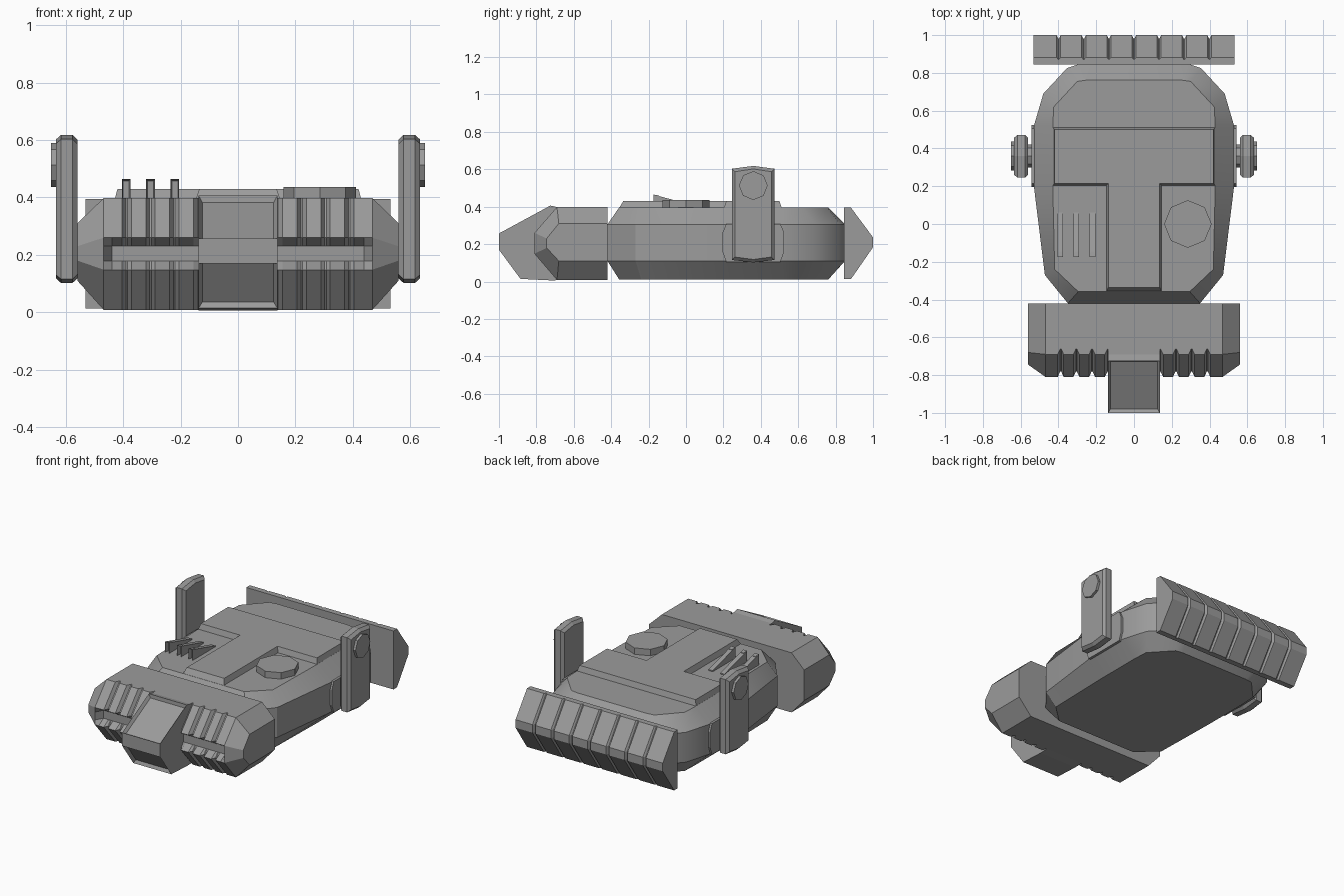
import bpy, bmesh, math
from mathutils import Vector, Matrix

if "Cube" in bpy.data.objects:
    bpy.data.objects.remove(bpy.data.objects["Cube"])

grey = bpy.data.materials.new("hull grey")
grey.diffuse_color = (0.33, 0.33, 0.33, 1)
grey.use_nodes = True
grey.node_tree.nodes["Principled BSDF"].inputs["Base Color"].default_value = grey.diffuse_color


def finish(name, bm):
    bmesh.ops.recalc_face_normals(bm, faces=bm.faces[:])
    me = bpy.data.meshes.new(name)
    bm.to_mesh(me)
    bm.free()
    me.materials.append(grey)
    ob = bpy.data.objects.new(name, me)
    bpy.context.collection.objects.link(ob)
    return ob


def loft(name, rings, inset=None):
    """Skin equal-length rings of 3D points and cap both ends.
    inset = (rule on face, thickness, depth)."""
    bm = bmesh.new()
    vs = [[bm.verts.new(p) for p in r] for r in rings]
    n = len(rings[0])
    for a, b in zip(vs, vs[1:]):
        for i in range(n):
            j = (i + 1) % n
            bm.faces.new((a[i], a[j], b[j], b[i]))
    bm.faces.new(vs[0][::-1])
    bm.faces.new(vs[-1])
    bmesh.ops.recalc_face_normals(bm, faces=bm.faces[:])
    if inset:
        rule, thick, depth = inset
        bm.normal_update()
        bmesh.ops.inset_individual(bm, faces=[f for f in bm.faces if rule(f)],
                                   thickness=thick, depth=depth)
    return finish(name, bm)


def mirrored(half, z):
    """Closed outline at height z from the points of its right half."""
    return [(x, y, z) for x, y in half] + [(-x, y, z) for x, y in reversed(half)]


def at_x(x, prof):
    return [(x, y, z) for y, z in prof]


def disc(name, r, depth, centre, axis='Z'):
    bm = bmesh.new()
    rot = Matrix.Rotation(math.pi / 2, 4, 'Y') if axis == 'X' else Matrix()
    bmesh.ops.create_cone(bm, cap_ends=True, segments=8, radius1=r, radius2=r,
                          depth=depth, matrix=Matrix.Translation(centre) @ rot)
    return finish(name, bm)


# Main hull: chamfered plan outline, smooth round the rear
outer = [(.35, -.42), (.472, -.27), (.53, .2), (.53, .52), (.48, .69), (.355, .825), (.28, .85)]
inner = [(.295, -.358), (.42, -.24), (.43, .2), (.43, .52), (.425, .62), (.30, .755), (.25, .762)]
hull = loft("hull", [mirrored(inner, .012), mirrored(outer, .11),
                     mirrored(outer, .305), mirrored(inner, .395)])
bpy.ops.object.select_all(action='DESELECT')
hull.select_set(True)
bpy.context.view_layer.objects.active = hull
bpy.ops.object.shade_smooth_by_angle(angle=math.radians(30))

# Raised T-shaped deck, leaving two front recesses
deck_low = [(.15, -.362), (.15, .2), (.432, .2), (.432, .515)]
deck_top = [(.135, -.335), (.135, .215), (.42, .215), (.42, .5)]
loft("deck", [mirrored(deck_low, .385), mirrored(deck_top, .43)])

# Hatch in the right recess, three vent fins in the left one
disc("hatch", .126, .06, (.285, 0, .407))
fin = [(-.175, .39), (-.175, .465), (.06, .402), (.06, .39)]
for i, x in enumerate((-.39, -.305, -.22)):
    loft("vent_fin_%d" % (i + 1), [at_x(x - .015, fin), at_x(x + .015, fin)],
         (lambda f: f.normal.y < -.9, .007, -.03))


# Front bumper: lofted along x with ribs and a middle channel
def bumper_profile(groove=0, channel=True):
    d = -.76 if channel else -.81
    g = groove
    return [(-.42, .008), (-.69 + g, .008), (-.81 + g, .148), (d, .178),
            (d, .23), (-.81 + g, .26), (-.69 + g, .398), (-.42, .398)]


end = [(-.42, .11), (-.68, .11), (-.745, .18), (-.745, .19),
       (-.745, .22), (-.745, .23), (-.68, .31), (-.42, .31)]
half = [(.14, bumper_profile(.028)), (.155, bumper_profile())]
for x in (.222, .305, .388):
    half += [(x - .016, bumper_profile()), (x - .003, bumper_profile(.028)),
             (x + .003, bumper_profile(.028)), (x + .016, bumper_profile())]
half += [(.44, bumper_profile()), (.468, bumper_profile(0, False)), (.56, end)]
loft("front_bumper", [at_x(-x, p) for x, p in reversed(half)] + [at_x(x, p) for x, p in half])

# Nose block with sunken upper and lower panels
nose = [(-.6, .01), (-.72, .006), (-.885, .014), (-1, .17), (-1, .257),
        (-.725, .406), (-.69, .398), (-.6, .398)]


def nose_panel(f):
    c = f.calc_center_median()
    return abs(f.normal.x) < .1 and abs(f.normal.z) > .3 and f.normal.y < -.3 and c.y < -.8


loft("nose", [at_x(-.137, nose), at_x(.137, nose)], (nose_panel, .018, -.02))


# Rear bar: wedge profile with narrow V grooves
def bar_profile(g=0):
    return [(.845, .013), (.882 - g * .6, .013), (1 - g, .183), (1 - g, .236),
            (.882 - g * .6, .395), (.845, .395)]


stations = [(-.532, 0)]
for i in range(-3, 4):
    x = i * .133
    stations += [(x - .011, 0), (x - .002, .018), (x + .002, .018), (x + .011, 0)]
stations.append((.532, 0))
loft("rear_bar", [at_x(x, bar_profile(g)) for x, g in stations])

# Side arms with bolts, mounts and axles
arm = [(.245, .115), (.36, .102), (.472, .115), (.472, .603), (.36, .618), (.245, .603)]


def shrunk(prof, d):
    cy, cz = .36, .36
    return [(y - d * ((y > cy + .01) - (y < cy - .01)), z - d * (1 if z > cz else -1))
            for y, z in prof]


mount = [(.215, .105), (.505, .105), (.525, .16), (.525, .26),
         (.505, .308), (.215, .308), (.195, .26), (.195, .16)]
for s, side in ((-1, "left"), (1, "right")):
    loft(side + "_arm", [at_x(s * x, shrunk(arm, d)) for x, d in
                         ((.56, .016), (.577, 0), (.617, 0), (.635, .016))])
    disc(side + "_arm_bolt", .077, .04, (s * .631, .36, .513), 'X')
    loft(side + "_mount", [at_x(s * .5, mount), at_x(s * .542, mount)])
    disc(side + "_axle", .06, .06, (s * .55, .36, .2), 'X')
